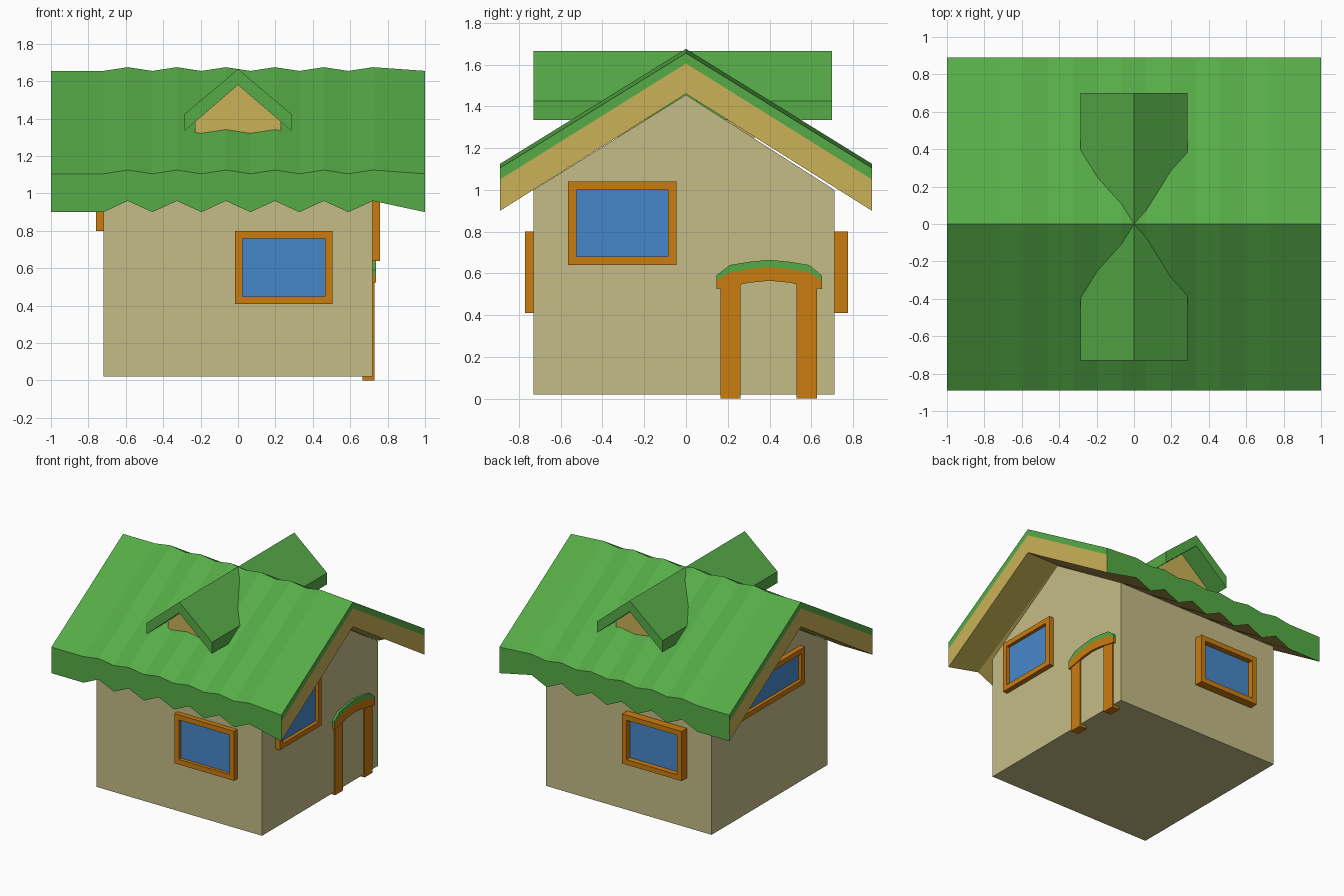
import bpy, bmesh
from mathutils import Vector

cube = bpy.data.objects.get("Cube")
if cube:
    bpy.data.objects.remove(cube, do_unlink=True)


def material(name, rgb):
    m = bpy.data.materials.new(name)
    m.use_nodes = True
    m.diffuse_color = (*rgb, 1)
    m.node_tree.nodes["Principled BSDF"].inputs["Base Color"].default_value = (*rgb, 1)
    return m


WALL = material("cream wall", (0.55, 0.505, 0.24))
GREEN = material("roof green", (0.093, 0.41, 0.063))
YELLOW = material("trim yellow", (0.59, 0.45, 0.095))
ORANGE = material("frame orange", (0.59, 0.2, 0.005))
BLUE = material("glass blue", (0.062, 0.245, 0.6))


def finish(name, bm, *mats):
    bmesh.ops.recalc_face_normals(bm, faces=bm.faces[:])
    mesh = bpy.data.meshes.new(name)
    bm.to_mesh(mesh)
    bm.free()
    for m in mats:
        mesh.materials.append(m)
    obj = bpy.data.objects.new(name, mesh)
    bpy.context.collection.objects.link(obj)
    return obj


def prism(name, outline, to_3d, near, far, mat):
    """Extrude a 2D outline between two depths; to_3d(a, b, depth) places it."""
    bm = bmesh.new()
    rings = [[bm.verts.new(to_3d(a, b, d)) for a, b in outline] for d in (near, far)]
    for ring in rings:
        bm.faces.new(ring)
    n = len(outline)
    for i in range(n):
        j = (i + 1) % n
        bm.faces.new((rings[0][i], rings[0][j], rings[1][j], rings[1][i]))
    return finish(name, bm, mat)


def along_x(a, b, d):
    return (d, a, b)


def along_y(a, b, d):
    return (a, d, b)


# House body with gable ends
prism("walls", [(-0.73, 0.02), (0.71, 0.02), (0.71, 1.0), (0, 1.455), (-0.73, 1.0)],
      along_x, -0.72, 0.72, WALL)


# Main roof: one section per station, every other one lifted into a scallop
def roof_section(lift):
    top, eave = 0.02 * lift, 0.06 * lift
    right = [(0.89, 1.105 + top), (0.89, 1.05 + top), (0.89, 0.9 + eave)]
    left = [(-y, z) for y, z in reversed(right)]
    return [(0, 1.655 + top)] + right + [(0, 1.46)] + left


bm = bmesh.new()
stations = [(-1, 0)] + [(-0.72 + 0.131 * i, i % 2) for i in range(12)] + [(1, 0)]
rings = [[bm.verts.new((x, y, z)) for y, z in roof_section(lift)] for x, lift in stations]
for a, b in zip(rings, rings[1:]):
    for i in range(8):
        j = (i + 1) % 8
        face = bm.faces.new((a[i], a[j], b[j], b[i]))
        face.material_index = 1 if i in (3, 4) else 0
# Roof ends: green edge over a yellow barge board
for ring in (rings[0], rings[-1]):
    middle = bm.verts.new((ring[0].co.x, 0, 1.605))
    for top, mid, low in ((1, 2, 3), (7, 6, 5)):
        bm.faces.new((ring[0], ring[top], ring[mid], middle))
        bm.faces.new((middle, ring[mid], ring[low], ring[4])).material_index = 1
finish("main_roof", bm, GREEN, YELLOW)

# Cross dormer
prism("dormer_roof", [(0, 1.665), (0.285, 1.425), (0.285, 1.335), (0, 1.58),
                      (-0.285, 1.335), (-0.285, 1.425)], along_y, -0.73, 0.7, GREEN)
prism("dormer_gable", [(0, 1.585), (0.23, 1.385), (0.23, 1.25), (-0.23, 1.25), (-0.23, 1.385)],
      along_y, -0.54, 0.54, YELLOW)


# Windows: an outer frame ring around a recessed pane
def window(name, a0, a1, z0, z1, wall, out, place, rim=0.04):
    bm = bmesh.new()
    back, pane, front = wall, wall + out * 0.35, wall + out

    def loop(inset, d):
        pts = ((a0, z0, 1, 1), (a1, z0, -1, 1), (a1, z1, -1, -1), (a0, z1, 1, -1))
        return [bm.verts.new(place(a + s * inset, z + t * inset, d)) for a, z, s, t in pts]

    loops = [loop(0, back), loop(0, front), loop(rim, front), loop(rim, pane)]
    for p, q in zip(loops, loops[1:]):
        for i in range(4):
            j = (i + 1) % 4
            bm.faces.new((p[i], p[j], q[j], q[i]))
    bm.faces.new(loops[0])
    bm.faces.new(loops[-1]).material_index = 1
    finish(name, bm, ORANGE, BLUE)


window("front_window", -0.015, 0.505, 0.41, 0.8, -0.73, -0.04, along_y)
window("back_window", -0.505, 0.015, 0.41, 0.8, 0.71, 0.065, along_y)
window("right_window", -0.565, -0.045, 0.64, 1.04, 0.72, 0.04, along_x)
window("left_window", -0.39, 0.39, 0.8, 1.09, -0.72, -0.04, along_x)

# Doorway: two posts, an arched lintel and its small green cap
for name, y in (("door_post_front", 0.165), ("door_post_back", 0.53)):
    prism(name, [(y, 0), (y + 0.097, 0), (y + 0.097, 0.57), (y, 0.57)],
          along_x, 0.665, 0.73, ORANGE)

arch_y = [0.145, 0.21, 0.3, 0.4, 0.5, 0.59, 0.65]
low = [0.525, 0.535, 0.555, 0.565, 0.555, 0.535, 0.525]
mid = [0.565, 0.605, 0.62, 0.63, 0.62, 0.605, 0.565]
top = [0.59, 0.64, 0.655, 0.665, 0.655, 0.64, 0.59]


def arch(name, lower, upper, front, mat):
    outline = list(zip(arch_y, lower)) + list(zip(arch_y, upper))[::-1]
    prism(name, outline, along_x, 0.665, front, mat)


arch("door_arch", low, mid, 0.737, ORANGE)
arch("door_arch_cap", mid, top, 0.737, GREEN)
